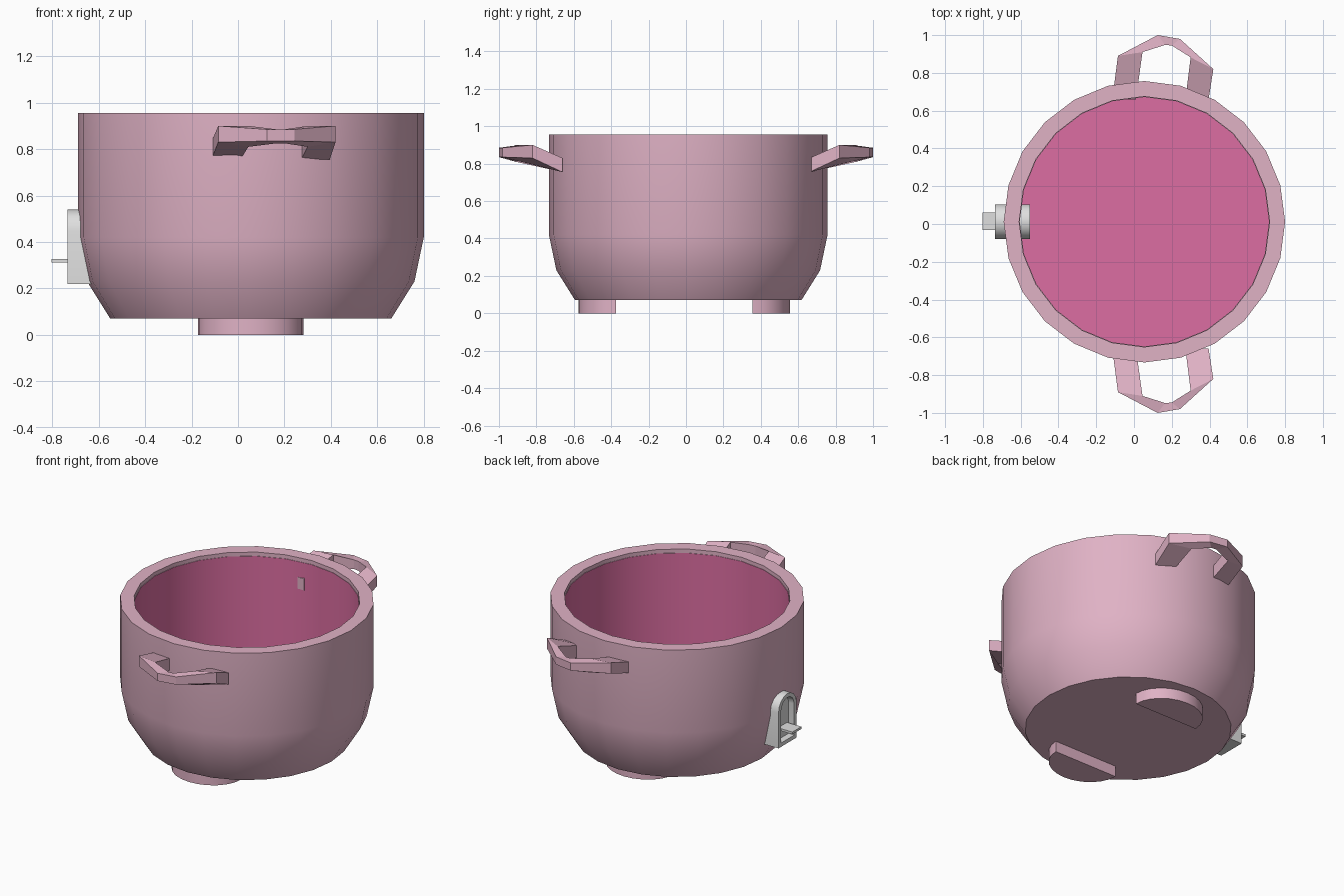
import bpy, bmesh, math

if "Cube" in bpy.data.objects:
    bpy.data.objects.remove(bpy.data.objects["Cube"])

CX, CY = 0.055, 0.012          # centre of the pot


def material(name, rgb):
    m = bpy.data.materials.new(name)
    m.diffuse_color = (*rgb, 1)
    m.use_nodes = True
    m.node_tree.nodes["Principled BSDF"].inputs["Base Color"].default_value = m.diffuse_color
    return m


PINK = material("pale pink", (0.745, 0.445, 0.56))
ROSE = material("deep rose", (0.72, 0.155, 0.36))
GREY = material("light grey", (0.74, 0.74, 0.74))


def finish(name, bm, mats, smooth=None):
    bm.normal_update()
    me = bpy.data.meshes.new(name)
    bm.to_mesh(me)
    bm.free()
    ob = bpy.data.objects.new(name, me)
    bpy.context.collection.objects.link(ob)
    for m in mats:
        me.materials.append(m)
    if smooth:
        bpy.ops.object.select_all(action='DESELECT')
        ob.select_set(True)
        bpy.context.view_layer.objects.active = ob
        bpy.ops.object.shade_smooth_by_angle(angle=math.radians(smooth))
    return ob


def prism(bm, outline, axis_vec):
    """Extrude a closed 3D outline along a vector."""
    f = bm.faces.new([bm.verts.new(p) for p in outline])
    ext = bmesh.ops.extrude_face_region(bm, geom=[f])["geom"]
    bmesh.ops.translate(bm, vec=axis_vec,
                        verts=[v for v in ext if isinstance(v, bmesh.types.BMVert)])
    bmesh.ops.recalc_face_normals(bm, faces=bm.faces)


# pot body: lathed wall, lip and coloured lining
SIDES = 24
profile = [(0.605, 0.07), (0.705, 0.23), (0.745, 0.42), (0.745, 0.955),
           (0.663, 0.955), (0.663, 0.93), (0.66, 0.93), (0.66, 0.2)]
bm = bmesh.new()
rings = []
for r, z in profile:
    rings.append([bm.verts.new((CX + r * math.cos(2 * math.pi * i / SIDES),
                                CY + r * math.sin(2 * math.pi * i / SIDES), z))
                  for i in range(SIDES)])
for k in range(len(rings) - 1):
    for i in range(SIDES):
        j = (i + 1) % SIDES
        f = bm.faces.new((rings[k][i], rings[k][j], rings[k + 1][j], rings[k + 1][i]))
        f.material_index = 1 if k >= 6 else 0
bm.faces.new(rings[0])
bm.faces.new(rings[-1]).material_index = 1
bmesh.ops.recalc_face_normals(bm, faces=bm.faces)
finish("pot_body", bm, [PINK, ROSE], 30)

# feet: half discs with the straight side facing inward
for side, label in ((-1, "front_foot"), (1, "back_foot")):
    bm = bmesh.new()
    outline = [(CX + 0.228 * math.cos(math.pi * i / 12),
                -0.01 + side * (0.365 + 0.2 * math.sin(math.pi * i / 12)), 0)
               for i in range(13)]
    prism(bm, outline, (0, 0, 0.075))
    finish(label, bm, [PINK], 30)

# handles: swept bar; each station is outer xy, inner xy,
# then outer and inner underside heights, then top height
stations = [((-0.115, 0.66), (0.01, 0.66), 0.755, 0.755, 0.83),
            ((-0.085, 0.89), (0.045, 0.91), 0.83, 0.81, 0.90),
            ((0.125, 1.0), (0.165, 0.948), 0.835, 0.825, 0.885),
            ((0.243, 0.98), (0.20, 0.945), 0.835, 0.825, 0.885),
            ((0.42, 0.82), (0.30, 0.882), 0.83, 0.81, 0.90),
            ((0.395, 0.66), (0.272, 0.66), 0.755, 0.755, 0.83)]
for side, label in ((-1, "front_handle"), (1, "back_handle")):
    bm = bmesh.new()
    loops = []
    for o, n, zo, zi, zt in stations:
        loops.append([bm.verts.new(p) for p in (
            (o[0], side * o[1], zo), (o[0], side * o[1], zt),
            (n[0], side * n[1], zt), (n[0], side * n[1], zi))])
    for a, b in zip(loops, loops[1:]):
        for i in range(4):
            j = (i + 1) % 4
            bm.faces.new((a[i], a[j], b[j], b[i]))
    bm.faces.new(loops[0])
    bm.faces.new(loops[-1])
    bmesh.ops.recalc_face_normals(bm, faces=bm.faces)
    finish(label, bm, [PINK])


# switch housing: arched block with a recessed arch on its face
def arch(x, r, z0, z1, n=8):
    pts = [(x, CY - r, z0)]
    pts += [(x, CY - r * math.cos(math.pi * i / n),
             z1 - r + r * math.sin(math.pi * i / n)) for i in range(n + 1)]
    return pts + [(x, CY + r, z0)]


bm = bmesh.new()
layers = [[bm.verts.new(p) for p in arch(*a)] for a in (
    (-0.55, 0.0925, 0.22, 0.54), (-0.735, 0.0925, 0.22, 0.54),
    (-0.735, 0.066, 0.245, 0.515), (-0.70, 0.06, 0.25, 0.51))]
for a, b in zip(layers, layers[1:]):
    for i in range(len(a)):
        j = (i + 1) % len(a)
        bm.faces.new((a[i], a[j], b[j], b[i]))
bm.faces.new(layers[0])
bm.faces.new(layers[-1])
bmesh.ops.recalc_face_normals(bm, faces=bm.faces)
finish("switch_housing", bm, [GREY], 30)

# switch lever: thin tongue sticking out
bm = bmesh.new()
prism(bm, [(-0.803, -0.032, 0.312), (-0.803, 0.06, 0.312),
           (-0.68, 0.06, 0.312), (-0.68, -0.032, 0.312)], (0, 0, 0.015))
finish("switch_lever", bm, [GREY])
